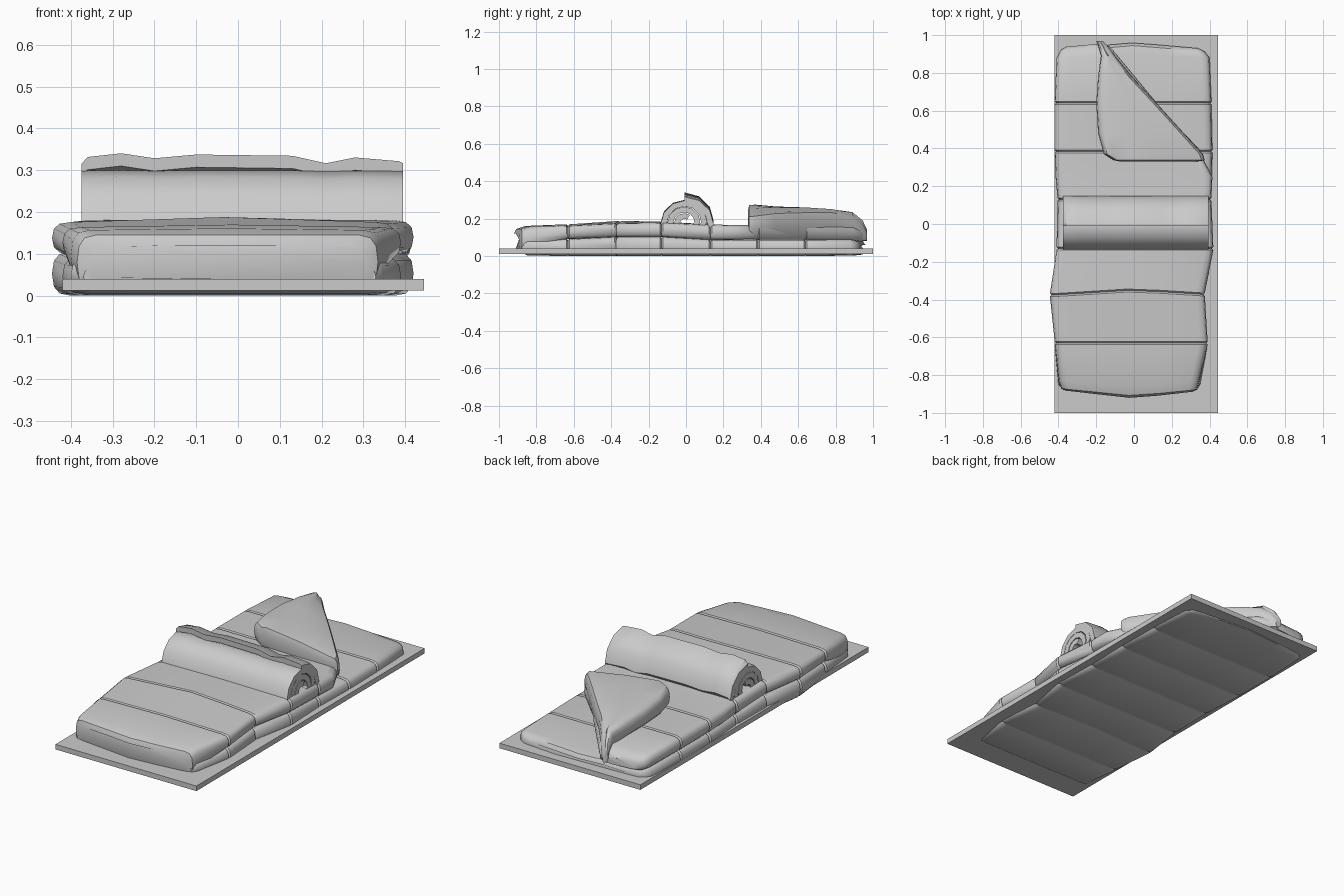
import bpy, bmesh, math

if "Cube" in bpy.data.objects:
    bpy.data.objects.remove(bpy.data.objects["Cube"])


def finish(name, bm, angle=40):
    bmesh.ops.recalc_face_normals(bm, faces=bm.faces)
    me = bpy.data.meshes.new(name)
    bm.to_mesh(me)
    bm.free()
    ob = bpy.data.objects.new(name, me)
    bpy.context.collection.objects.link(ob)
    bpy.ops.object.select_all(action='DESELECT')
    ob.select_set(True)
    bpy.context.view_layer.objects.active = ob
    bpy.ops.object.shade_smooth_by_angle(angle=math.radians(angle))
    return ob


def section(xl, xr, left, right, crown):
    """Pillow cross-section: rounded sides, flat top and bottom with a crown in the middle."""
    rx = min(0.045, (xr - xl) / 2.2)
    pts = []
    for cx, (zb, zt), a0, s in ((xl + rx, left, 270, -1), (xr - rx, right, 90, -1)):
        mid, h = (zb + zt) / 2, (zt - zb) / 2
        for k in range(7):
            a = math.radians(a0 + s * 30 * k)
            c, d = math.cos(a), math.sin(a)
            pts.append((cx + rx * math.copysign(abs(c) ** 0.75, c),
                        mid + h * math.copysign(abs(d) ** 0.75, d)))
        # points across the flat side
        top = s == -1 and a0 == 270
        for t in (0.25, 0.5, 0.75):
            u = t if top else 1 - t
            z = left[top] + (right[top] - left[top]) * u
            x = xl + rx + (xr - xl - 2 * rx) * u
            pts.append((x, z + (crown * (1 - abs(2 * u - 1)) if top else 0)))
    return pts


def quilt(name, stations, seams=()):
    """Loft stations (y, xl, xr, zbl, ztl, zbr, ztr, bow, crown) with sewn grooves at the seams."""
    rows = []
    for st in stations:
        y, xl, xr, zbl, ztl, zbr, ztr, bow, crown = st
        if y in seams:
            g = 0.008
            rows += [(y - g,) + st[1:],
                     (y, xl + g, xr - g, zbl + g / 3, ztl - g, zbr + g / 3, ztr - g, bow, crown),
                     (y + g,) + st[1:]]
        else:
            rows.append(st)
    bm = bmesh.new()
    rings = []
    for y, xl, xr, zbl, ztl, zbr, ztr, bow, crown in rows:
        pts = section(xl, xr, (zbl, ztl), (zbr, ztr), crown)
        rings.append([bm.verts.new((x, y + bow * max(0, 1 - abs(x) / 0.4), z)) for x, z in pts])
    n = len(rings[0])
    for a, b in zip(rings, rings[1:]):
        for i in range(n):
            bm.faces.new((a[i], a[(i + 1) % n], b[(i + 1) % n], b[i]))
    bm.faces.new(rings[0])
    bm.faces.new(rings[-1])
    return finish(name, bm)


def flat(y, xl, xr, zb, zt, bow=0, crown=0):
    return (y, xl, xr, zb, zt, zb, zt, bow, crown)


# ground mat
bm = bmesh.new()
bmesh.ops.create_cube(bm, size=1)
for v in bm.verts:
    v.co = (0.0125 + v.co.x * 0.865, v.co.y * 2, 0.026 + v.co.z * 0.028)
finish("ground_mat", bm)

SEAMS = (-0.63, -0.375, -0.13, 0.13, 0.385, 0.64)

# lower layer of the sleeping bag
quilt("bag_lower_layer", [
    flat(-0.88, -0.37, 0.33, 0.02, 0.07),
    flat(-0.85, -0.40, 0.35, 0.004, 0.09),
    flat(-0.63, -0.42, 0.39, 0.0, 0.093),
    flat(-0.375, -0.445, 0.375, 0.0, 0.105, 0.02),
    flat(-0.13, -0.41, 0.42, 0.0, 0.105),
    flat(0.13, -0.405, 0.41, 0.0, 0.09),
    flat(0.385, -0.42, 0.415, 0.0, 0.09),
    flat(0.64, -0.42, 0.41, 0.0, 0.09),
    flat(0.88, -0.41, 0.40, 0.003, 0.088, 0.02),
    flat(0.91, -0.39, 0.375, 0.008, 0.08, 0.035),
    flat(0.925, -0.36, 0.34, 0.025, 0.06, 0.035)], SEAMS)

# upper layer, cut back along the diagonal fold
quilt("bag_upper_layer", [
    flat(-0.878, -0.36, 0.31, 0.04, 0.12, -0.045),
    flat(-0.87, -0.385, 0.335, 0.015, 0.145, -0.04),
    flat(-0.83, -0.40, 0.345, 0.03, 0.157, -0.03, 0.004),
    flat(-0.63, -0.42, 0.39, 0.09, 0.164, 0, 0.006),
    flat(-0.375, -0.445, 0.375, 0.10, 0.176, 0.025, 0.012),
    flat(-0.13, -0.41, 0.42, 0.10, 0.18, 0, 0.004),
    flat(0.13, -0.405, 0.41, 0.085, 0.17),
    flat(0.25, -0.415, 0.415, 0.085, 0.165),
    flat(0.385, -0.42, 0.35, 0.085, 0.165),
    flat(0.64, -0.42, 0.115, 0.085, 0.165),
    flat(0.88, -0.41, -0.09, 0.08, 0.16, 0.02),
    flat(0.92, -0.39, -0.13, 0.075, 0.14, 0.03),
    flat(0.935, -0.36, -0.17, 0.08, 0.12, 0.035)], SEAMS)

# corner of the upper layer folded over
quilt("folded_corner", [
    (0.332, -0.08, 0.34, 0.175, 0.25, 0.15, 0.20, 0, 0),
    (0.338, -0.11, 0.375, 0.16, 0.272, 0.12, 0.215, 0, 0.005),
    (0.37, -0.16, 0.365, 0.16, 0.275, 0.095, 0.22, 0, 0.008),
    (0.48, -0.19, 0.265, 0.16, 0.265, 0.09, 0.235, 0, 0.01),
    (0.64, -0.20, 0.12, 0.16, 0.26, 0.09, 0.24, 0, 0.01),
    (0.78, -0.19, -0.01, 0.15, 0.25, 0.09, 0.24, 0, 0.006),
    (0.89, -0.175, -0.10, 0.13, 0.235, 0.09, 0.22, 0, 0.003),
    (0.945, -0.19, -0.14, 0.10, 0.19, 0.08, 0.175, 0, 0),
    (0.968, -0.20, -0.165, 0.09, 0.14, 0.08, 0.13, 0, 0)])

# seam groove line across the folded corner
bm = bmesh.new()
bmesh.ops.create_cube(bm, size=1)
for v in bm.verts:
    v.co = (0.105 + v.co.x * 0.006 + v.co.y * 0.02, 0.49 + v.co.y * 0.28, 0.225 + v.co.z * 0.2)
groove = finish("seam_cutter", bm)
bpy.data.objects.remove(groove)

# rolled blanket: a spiral strip, squashed underneath
STEPS, TURNS, T = 12, 3.1, 0.031
outer, inner = [], []
for i in range(int(STEPS * TURNS) + 1):
    a = math.radians(92) - 2 * math.pi * i / STEPS
    r = 0.160 - 0.036 * i / STEPS
    for lst, q in ((outer, r), (inner, r - T)):
        y, z = q * math.cos(a), q * math.sin(a)
        z *= 0.98 if z > 0 else 0.35
        lst.append((y - 0.003, 0.178 + z))
XS = (-0.375, -0.36, -0.28, -0.2, -0.1, 0.13, 0.21, 0.28, 0.385, 0.395)
WAVE = (-0.02, -0.003, 0.006, -0.006, 0.003, 0.0, -0.018, -0.004, -0.013, -0.018)
bm = bmesh.new()
grid = []
for x, w in zip(XS, WAVE):
    rows = []
    for lst in (outer, inner):
        rows.append([bm.verts.new((x, y, z + w * max(0, 1 - k / 14)))
                     for k, (y, z) in enumerate(lst)])
    grid.append(rows)
m = len(outer)
for (ao, ai), (bo, bi) in zip(grid, grid[1:]):
    for k in range(m - 1):
        bm.faces.new((ao[k], ao[k + 1], bo[k + 1], bo[k]))
        bm.faces.new((ai[k], bi[k], bi[k + 1], ai[k + 1]))
    for k in (0, m - 1):
        bm.faces.new((ao[k], bo[k], bi[k], ai[k]))
for o, i_ in (grid[0], grid[-1]):
    for k in range(m - 1):
        bm.faces.new((o[k], i_[k], i_[k + 1], o[k + 1]))
finish("rolled_blanket", bm)
